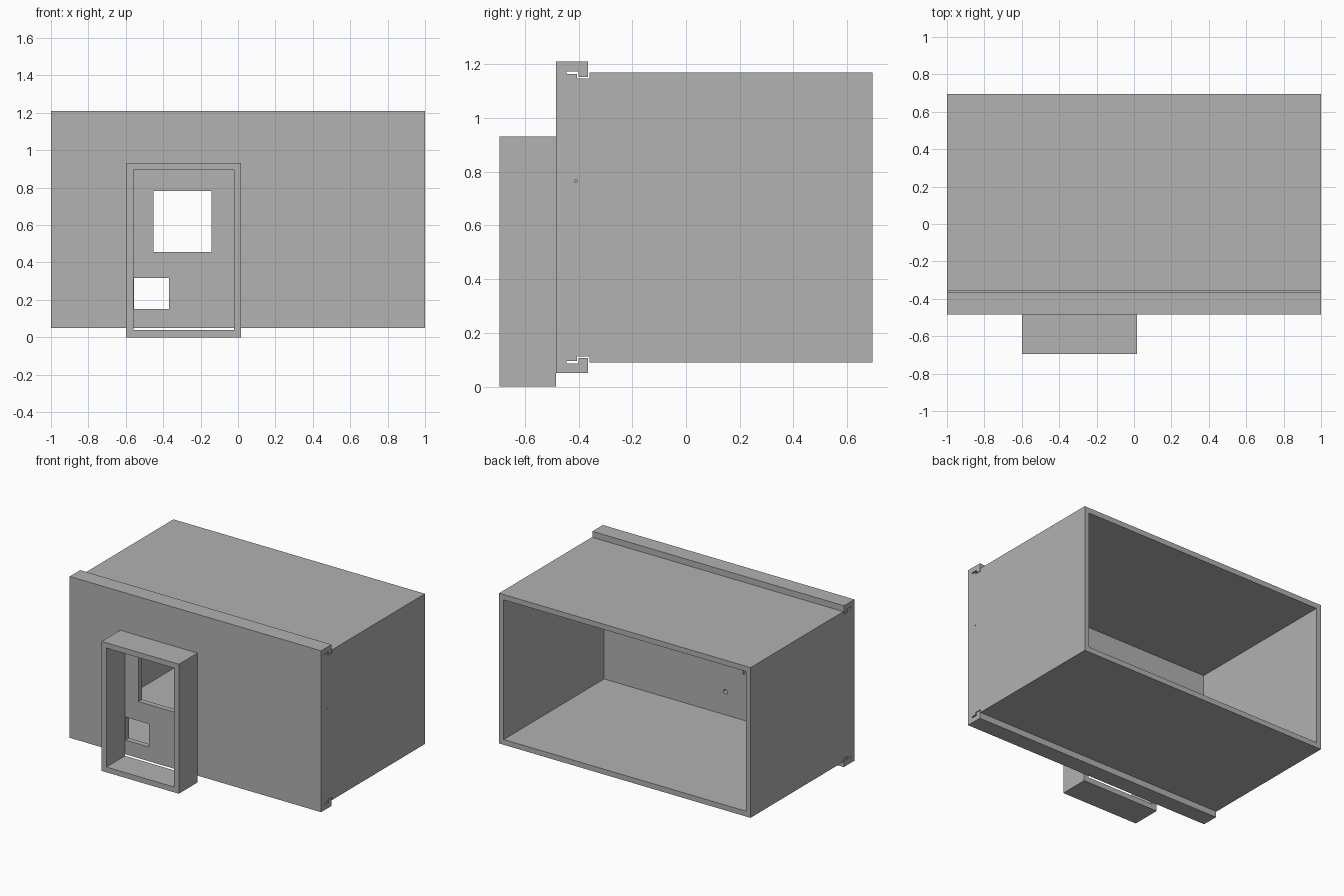
import bpy, bmesh, math
from mathutils import Matrix, Vector

if "Cube" in bpy.data.objects:
    bpy.data.objects.remove(bpy.data.objects["Cube"])

grey = bpy.data.materials.new("light_grey")
grey.diffuse_color = (0.445, 0.445, 0.445, 1)
grey.use_nodes = True
grey.node_tree.nodes["Principled BSDF"].inputs["Base Color"].default_value = grey.diffuse_color


def finish(name, bm):
    bmesh.ops.recalc_face_normals(bm, faces=bm.faces[:])
    me = bpy.data.meshes.new(name)
    bm.to_mesh(me)
    bm.free()
    me.materials.append(grey)
    ob = bpy.data.objects.new(name, me)
    bpy.context.collection.objects.link(ob)
    return ob


def extrude_x(name, profile):
    """Extrude a closed (y, z) outline across the full width."""
    bm = bmesh.new()
    face = bm.faces.new([bm.verts.new((-1, y, z)) for y, z in profile])
    new = bmesh.ops.extrude_face_region(bm, geom=[face])["geom"]
    bmesh.ops.translate(bm, vec=(2, 0, 0),
                        verts=[v for v in new if isinstance(v, bmesh.types.BMVert)])
    return finish(name, bm)


def block(name, x, y, z):
    bm = bmesh.new()
    size = Vector((x[1] - x[0], y[1] - y[0], z[1] - z[0]))
    centre = Vector((sum(x), sum(y), sum(z))) / 2
    bmesh.ops.create_cube(bm, size=1, matrix=Matrix.Translation(centre) @ Matrix.Diagonal(size).to_4x4())
    return finish(name, bm)


def rod(name, centre, radius, length, axis):
    bm = bmesh.new()
    turn = Matrix.Rotation(math.pi / 2, 4, axis)
    bmesh.ops.create_cone(bm, cap_ends=True, segments=16, radius1=radius, radius2=radius,
                          depth=length, matrix=Matrix.Translation(centre) @ turn)
    return finish(name, bm)


def cut(target, cutter):
    cutter.hide_render = True
    cutter.hide_set(True)
    mod = target.modifiers.new(cutter.name, 'BOOLEAN')
    mod.operation = 'DIFFERENCE'
    mod.solver = 'EXACT'
    mod.object = cutter


def mirrored(half):
    """Complete an upper outline with its mirror image about mid height."""
    return half + [(y, 1.26 - z) for y, z in reversed(half)]


# Housing: a sleeve open front and back, grooved near its front edge
housing = extrude_x("housing", mirrored([
    (-0.445, 1.165), (-0.406, 1.165), (-0.406, 1.148),
    (-0.359, 1.148), (-0.359, 1.17), (0.695, 1.17)]))
cut(housing, block("housing_cavity_cutter", (-0.963, 0.963), (-0.6, 0.8), (0.128, 1.132)))
cut(housing, rod("side_pinhole_cutter", (0.98, -0.41, 0.765), 0.005, 0.1, 'Y'))

# Front cover with hooked lips that clip into the grooves
cover = extrude_x("front_cover", mirrored([
    (-0.445, 1.174), (-0.4, 1.174), (-0.4, 1.153),
    (-0.365, 1.153), (-0.365, 1.21), (-0.484, 1.21)]))
cut(cover, block("large_window_cutter", (-0.453, -0.143), (-0.6, -0.42), (0.457, 0.783)))
cut(cover, block("small_window_cutter", (-0.557, -0.369), (-0.6, -0.42), (0.152, 0.318)))
for i, (x, z) in enumerate([(-0.58, 0.295), (-0.58, 0.64), (-0.003, 0.295), (-0.003, 0.64)]):
    cut(cover, rod(f"screw_hole_cutter_{i}", (x, -0.465, z), 0.016, 0.1, 'X'))

# Projecting rectangular frame around the windows
frame = block("window_frame", (-0.598, 0.016), (-0.695, -0.484), (0, 0.931))
cut(frame, block("frame_opening_cutter", (-0.56, -0.022), (-0.8, -0.4), (0.038, 0.893)))
